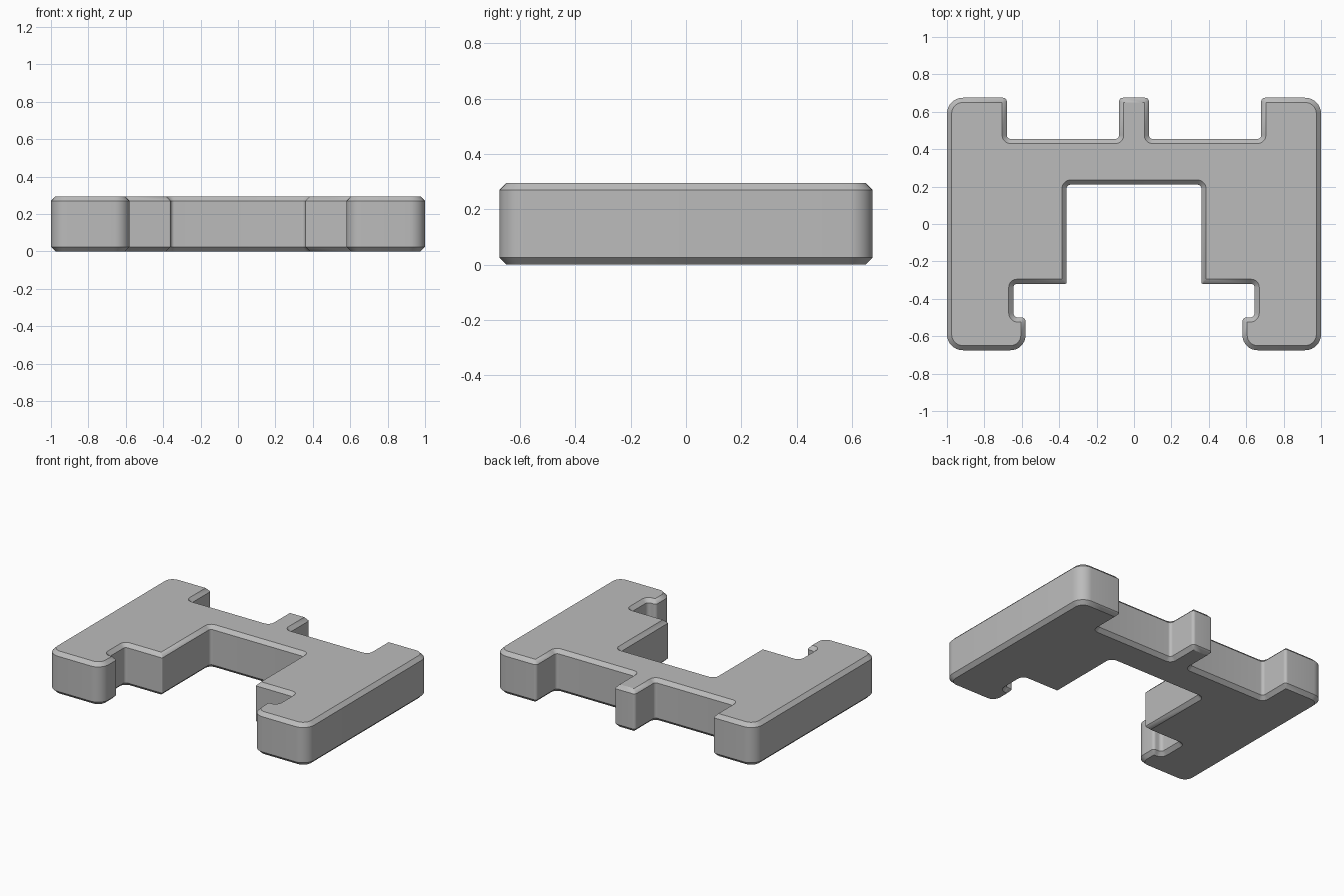
import bpy, bmesh, math
from mathutils import Vector

cube = bpy.data.objects.get("Cube")
if cube:
    bpy.data.objects.remove(cube, do_unlink=True)

HEIGHT, CHAMFER, STEPS = 0.295, 0.025, 8

# Half outline, clockwise from the centre tab: x, y, corner radius
half = [
    (0.08, 0.675, 0.02), (0.08, 0.455, 0.02),     # centre tab
    (0.68, 0.455, 0.02), (0.68, 0.675, 0.02),     # rear recess
    (1.0, 0.675, 0.085), (1.0, -0.675, 0.085),    # outer side
    (0.58, -0.675, 0.08), (0.58, -0.50, 0.02),    # front hook
    (0.645, -0.50, 0.025), (0.645, -0.32, 0.02),  # hook notch
    (0.36, -0.32, 0.008), (0.36, 0.21, 0.02),     # central opening
]
outline = half + [(-x, y, r) for x, y, r in reversed(half)]


def rounded_loop(inset):
    """Outline with rounded corners, moved inward by inset."""
    points = []
    for i, (x, y, r) in enumerate(outline):
        corner = Vector((x, y))
        before = Vector(outline[i - 1][:2])
        after = Vector(outline[(i + 1) % len(outline)][:2])
        d_in, d_out = (corner - before).normalized(), (after - corner).normalized()
        n_in, n_out = Vector((-d_in.y, d_in.x)), Vector((-d_out.y, d_out.x))
        side = 1 if d_in.cross(d_out) < 0 else -1    # convex or concave
        radius = max(r - side * inset, 0)
        centre = corner - (n_in + n_out) * (inset + side * radius)
        for k in range(STEPS + 1):
            a = math.pi / 2 * k / STEPS
            normal = n_in * math.cos(a) + n_out * math.sin(a)
            points.append(centre + normal * side * radius)
    return points


# Chamfered slab: four stacked loops, walls between, caps at both ends
bm = bmesh.new()
levels = [(CHAMFER, 0), (0, CHAMFER), (0, HEIGHT - CHAMFER), (CHAMFER, HEIGHT)]
loops = [[bm.verts.new((p.x, p.y, z)) for p in rounded_loop(inset)]
         for inset, z in levels]
for low, high in zip(loops, loops[1:]):
    for i in range(len(low)):
        bm.faces.new((low[i - 1], low[i], high[i], high[i - 1]))
bm.faces.new(loops[0])
bm.faces.new(loops[-1])
bmesh.ops.remove_doubles(bm, verts=bm.verts, dist=0.0001)
bmesh.ops.recalc_face_normals(bm, faces=bm.faces)
mesh = bpy.data.meshes.new("bracket_plate")
bm.to_mesh(mesh)
bm.free()

plate = bpy.data.objects.new("bracket_plate", mesh)
bpy.context.collection.objects.link(plate)

# Plain grey
grey = bpy.data.materials.new("plain_grey")
grey.use_nodes = True
colour = (0.5, 0.5, 0.5, 1)
grey.diffuse_color = colour
grey.node_tree.nodes["Principled BSDF"].inputs["Base Color"].default_value = colour
mesh.materials.append(grey)

bpy.ops.object.select_all(action="DESELECT")
plate.select_set(True)
bpy.context.view_layer.objects.active = plate
bpy.ops.object.shade_smooth_by_angle(angle=math.radians(30))
